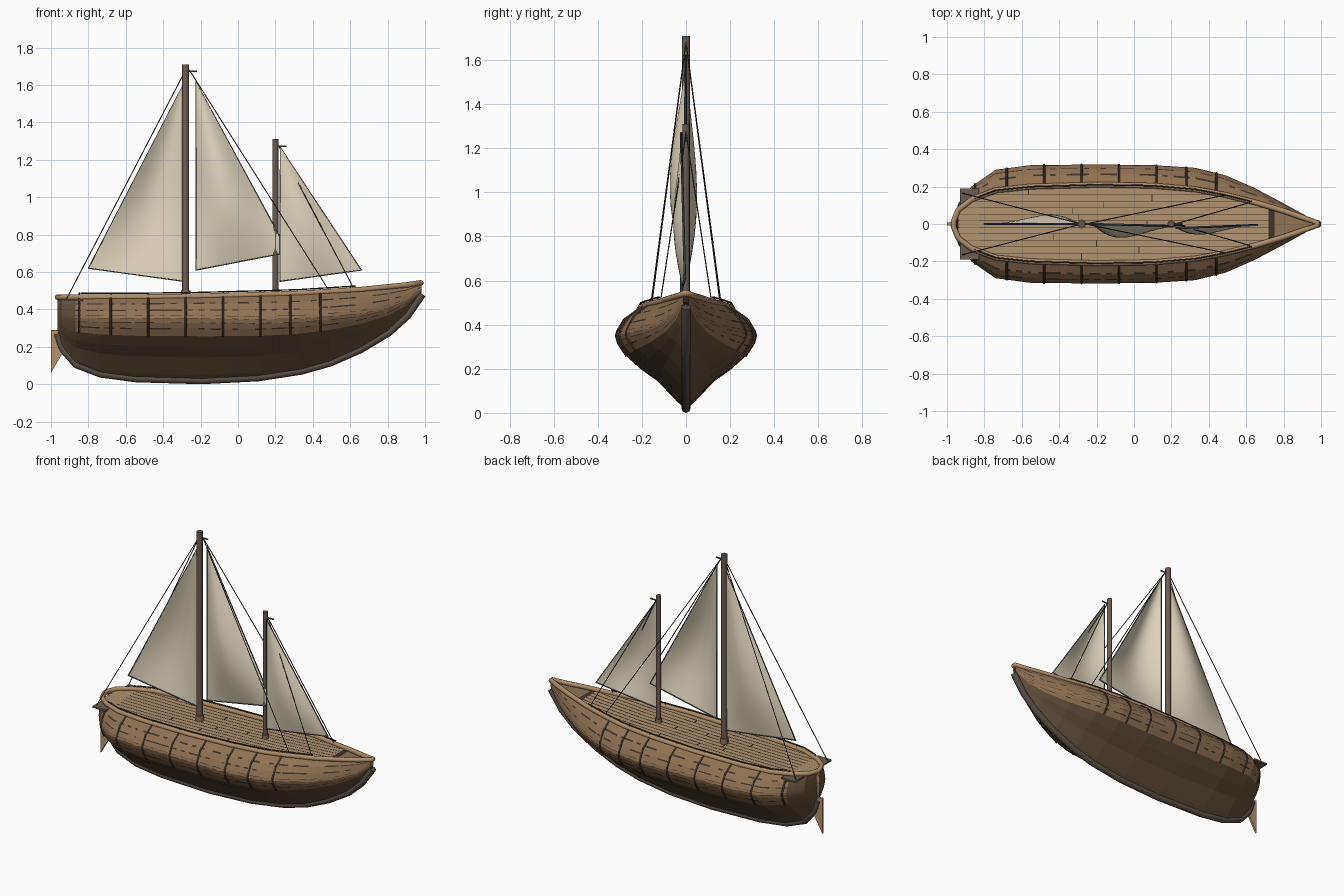
import bpy, bmesh, math, random
from mathutils import Vector

random.seed(4)
if bpy.data.objects.get("Cube"):
    bpy.data.objects.remove(bpy.data.objects["Cube"])


def material(name, *rgb):
    col = [((c / 255 + .055) / 1.055) ** 2.4 for c in rgb] + [1]
    m = bpy.data.materials.new(name)
    m.use_nodes = True
    m.diffuse_color = col
    m.node_tree.nodes["Principled BSDF"].inputs["Base Color"].default_value = col
    return m


TAN = material("deck tan", 179, 147, 112)
RAIL = material("rail wood", 176, 141, 103)
PLANK = material("plank brown", 145, 113, 82)
HULL = material("hull dark brown", 102, 82, 61)
MAST = material("mast grey brown", 108, 93, 82)
KEEL = material("keel grey", 92, 82, 73)
SEAM = material("seam dark", 62, 52, 42)
SAIL = material("sail canvas", 224, 213, 189)
EDGE = material("sail edge grey", 78, 90, 94)


def finish(name, mesh, mats, smooth=False):
    ob = bpy.data.objects.new(name, mesh)
    bpy.context.collection.objects.link(ob)
    for m in mats:
        mesh.materials.append(m)
    mesh.polygons.foreach_set("use_smooth", [smooth] * len(mesh.polygons))
    return ob


def grid(name, rows, mats, rule=None, smooth=False):
    """Surface through equal rows of points; rule(i, j) picks the material."""
    bm = bmesh.new()
    vs = [[bm.verts.new(p) for p in row] for row in rows]
    for i in range(len(rows) - 1):
        for j in range(len(rows[0]) - 1):
            f = bm.faces.new((vs[i][j], vs[i][j + 1], vs[i + 1][j + 1], vs[i + 1][j]))
            f.material_index = rule(i, j) if rule else 0
    bmesh.ops.remove_doubles(bm, verts=bm.verts, dist=0.0001)
    me = bpy.data.meshes.new(name)
    bm.to_mesh(me)
    bm.free()
    return finish(name, me, mats, smooth)


def tube(name, pts, r, mat, closed=False, res=1):
    cu = bpy.data.curves.new(name, 'CURVE')
    cu.dimensions = '3D'
    cu.bevel_depth, cu.bevel_resolution, cu.use_fill_caps = r, res, True
    sp = cu.splines.new('POLY')
    sp.points.add(len(pts) - 1)
    for p, q in zip(sp.points, pts):
        p.co = (*q, 1)
    sp.use_cyclic_u = closed
    tmp = bpy.data.objects.new(name + "_path", cu)
    me = bpy.data.meshes.new_from_object(tmp)
    bpy.data.objects.remove(tmp)
    return finish(name, me, [mat], len(pts) > 2 or r > .01)


def box(name, lo, hi, mat):
    bm = bmesh.new()
    bmesh.ops.create_cube(bm, size=1)
    for v in bm.verts:
        v.co = [a + (b - a) * (c + .5) for a, b, c in zip(lo, hi, v.co)]
    me = bpy.data.meshes.new(name)
    bm.to_mesh(me)
    bm.free()
    return finish(name, me, [mat])


# Hull stations: x, keel z, beam, beam z, rail half width, rail z
STATIONS = [
    (-.965, .26, .015, .36, .015, .465), (-.94, .18, .11, .36, .075, .465),
    (-.87, .10, .20, .35, .13, .465), (-.74, .05, .29, .35, .18, .465),
    (-.55, .025, .315, .35, .20, .465), (-.2, .015, .318, .35, .21, .47),
    (.1, .03, .315, .345, .205, .478), (.33, .065, .30, .35, .185, .485),
    (.49, .11, .26, .36, .155, .495), (.65, .18, .19, .375, .115, .505),
    (.8, .27, .11, .405, .07, .52), (.9, .36, .055, .445, .035, .53),
    (.98, .475, .012, .505, .008, .542)]
LOWER = [(0, 0), (.12, .1), (.4, .38), (.65, .55), (.85, .72), (.97, .9), (1, 1)]
UPPER = [(.05, .17), (.33, .6), (1, 1)]


def station(x):
    for a, b in zip(STATIONS, STATIONS[1:]):
        if x <= b[0]:
            break
    f = (x - a[0]) / (b[0] - a[0])
    return [p + (q - p) * f for p, q in zip(a, b)]


def skin(x, t, side=1):
    """Point on the hull; t runs 0 at the keel to 9 at the rail."""
    _, k, b, zb, r, zr = station(x)
    pts = [(b * u, k + (zb - k) * v) for u, v in LOWER]
    pts += [(b + (r - b) * u, zb + (zr - zb) * v) for u, v in UPPER]
    i = min(int(t), 8)
    y, z = [p + (q - p) * (t - i) for p, q in zip(pts[i], pts[i + 1])]
    return x, y * side, z


def deck_edge(x, lift=0):
    return station(x)[4], station(x)[5] + lift


# Hull: plain bottom, planked band above with broken dark seams
fill = [-.96 + .03 * i for i in range(65)]
xs = sorted(set([s[0] for s in STATIONS] + [x for x in fill if x < .975]))
ts = [0, 1, 2, 3, 4]
for n in range(7):
    top = 4 + (n + 1) * 5 / 7
    ts += [top - .13, top]
cols = [(t, -1) for t in reversed(ts)] + [(t, 1) for t in ts[1:]]


def hull_colour(i, j):
    k = j - len(ts) + 1 if j >= len(ts) - 1 else len(ts) - 2 - j
    if k < 4 or xs[i] < -.88:
        return 0
    return 2 if k % 2 and random.random() < .6 else 1


grid("hull", [[skin(x, t, s) for t, s in cols] for x in xs], [HULL, PLANK, SEAM], hull_colour)

# Outer ribs and low side rails with posts
ribs = [-.85, -.68, -.48, -.28, -.08, .12, .28, .44, .6]
for side, word in ((1, "left"), (-1, "right")):
    for x in ribs:
        if x < .5:
            tube(f"{word}_rib", [skin(x, t, side) for t in (4, 5, 6, 7, 8, 9)], .006, SEAM)
        w, z = deck_edge(x)
        tube(f"{word}_rail_post", [(x, w * side, z), (x, w * side, z + .025)], .004, SEAM)
    line = [x for x in xs if -.86 < x < .63]
    tube(f"{word}_side_rail", [(x, deck_edge(x)[0] * side, deck_edge(x)[1] + .021) for x in line],
         .004, SEAM)

# Gunwale all around the deck
left = [(x, deck_edge(x)[0], deck_edge(x)[1]) for x in [s[0] for s in STATIONS]]
tube("gunwale", left + [(x, -y, z) for x, y, z in reversed(left)], .015, RAIL, True, 2)

# Deck base and planks
dx = [x for x in xs if -.95 < x < .97]
grid("deck_base", [[(x, s * deck_edge(x)[0], deck_edge(x)[1] - .012) for s in (1, -1)] for x in dx],
     [SEAM, PLANK], lambda i, j: int(dx[i] > .72))
for n in range(-6, 7):
    mid, half = n * .035, .0163
    rows = []
    for x in dx:
        w, z = deck_edge(x, -.006)
        a, b = min(mid + half, w), max(mid - half, -w)
        if x < .74 and a - b > .004:
            rows.append([(x, a, z), (x, b, z)])
    if len(rows) > 1:
        grid("deck_plank", rows, [TAN])
    # Butt joint across the plank
    x = random.uniform(-.6, .4)
    w, z = deck_edge(x, -.006)
    if abs(mid) + half < w:
        box("plank_joint", (x - .002, mid - half, z - .003), (x + .002, mid + half, z + .002), SEAM)

# Stern board, keel and rudder
box("stern_board", (-.93, -.19, .445), (-.83, .19, .456), MAST)
keel = [(-.965, .27), (-.95, .22)] + [(s[0] + .005, s[1] + .006) for s in STATIONS[1:]]
tube("keel", [(x, 0, z) for x, z in keel], .021, KEEL, res=2)
blade = [(-1, .06), (-.93, .18), (-.95, .24), (-.95, .29), (-1, .29)]
bm = bmesh.new()
face = bm.faces.new([bm.verts.new((x, -.007, z)) for x, z in blade])
ext = bmesh.ops.extrude_face_region(bm, geom=[face])["geom"]
bmesh.ops.translate(bm, verts=[v for v in ext if isinstance(v, bmesh.types.BMVert)], vec=(0, .014, 0))
bmesh.ops.recalc_face_normals(bm, faces=bm.faces)
rudder = bpy.data.meshes.new("rudder")
bm.to_mesh(rudder)
bm.free()
finish("rudder", rudder, [TAN])

# Masts with collars and peak pegs
for name, x, r, top in (("main", -.28, .019, 1.71), ("fore", .2, .016, 1.31)):
    tube(f"{name}_mast", [(x, 0, .42), (x, 0, top)], r, MAST, res=2)
    tube(f"{name}_mast_collar", [(x, 0, .45), (x, 0, .5)], r + .006, PLANK, res=2)
    tube(f"{name}_mast_peg", [(x, 0, top - .037), (x + .06, 0, top - .037)], .005, MAST)


# Sails: head, tack, clew and sideways belly
def sail(name, head, tack, clew, belly, n=14):
    h, t, c = [Vector(p) for p in (head, tack, clew)]

    def point(u, v):
        p = h.lerp(t.lerp(c, u), v)
        p.y += belly * math.sin(math.pi * u) * math.sin(math.pi * v ** 1.4)
        return p
    grid(name, [[point(u / n, v / n) for u in range(n + 1)] for v in range(n + 1)], [SAIL], smooth=True)
    tube(name + "_edge", [h, t, c], .0055, EDGE, True)


sail("main_sail", (-.29, 0, 1.61), (-.29, 0, .55), (-.80, 0, .62), .05)
sail("middle_sail", (-.225, 0, 1.62), (-.225, 0, .61), (.27, -.012, .705), -.07)
sail("fore_sail", (.225, -.022, 1.27), (.225, -.022, .55), (.66, -.005, .61), -.04)

# Rigging
for s in (1, -1):
    tube("back_stay", [(-.28, 0, 1.68), (-.92, .165 * s, .45)], .0028, SEAM)
    tube("main_shroud", [(-.26, 0, 1.68), (.49, .155 * s, .495)], .0028, SEAM)
    tube("fore_stay", [(.22, 0, 1.27), (.62, .115 * s, .51)], .0028, SEAM)
